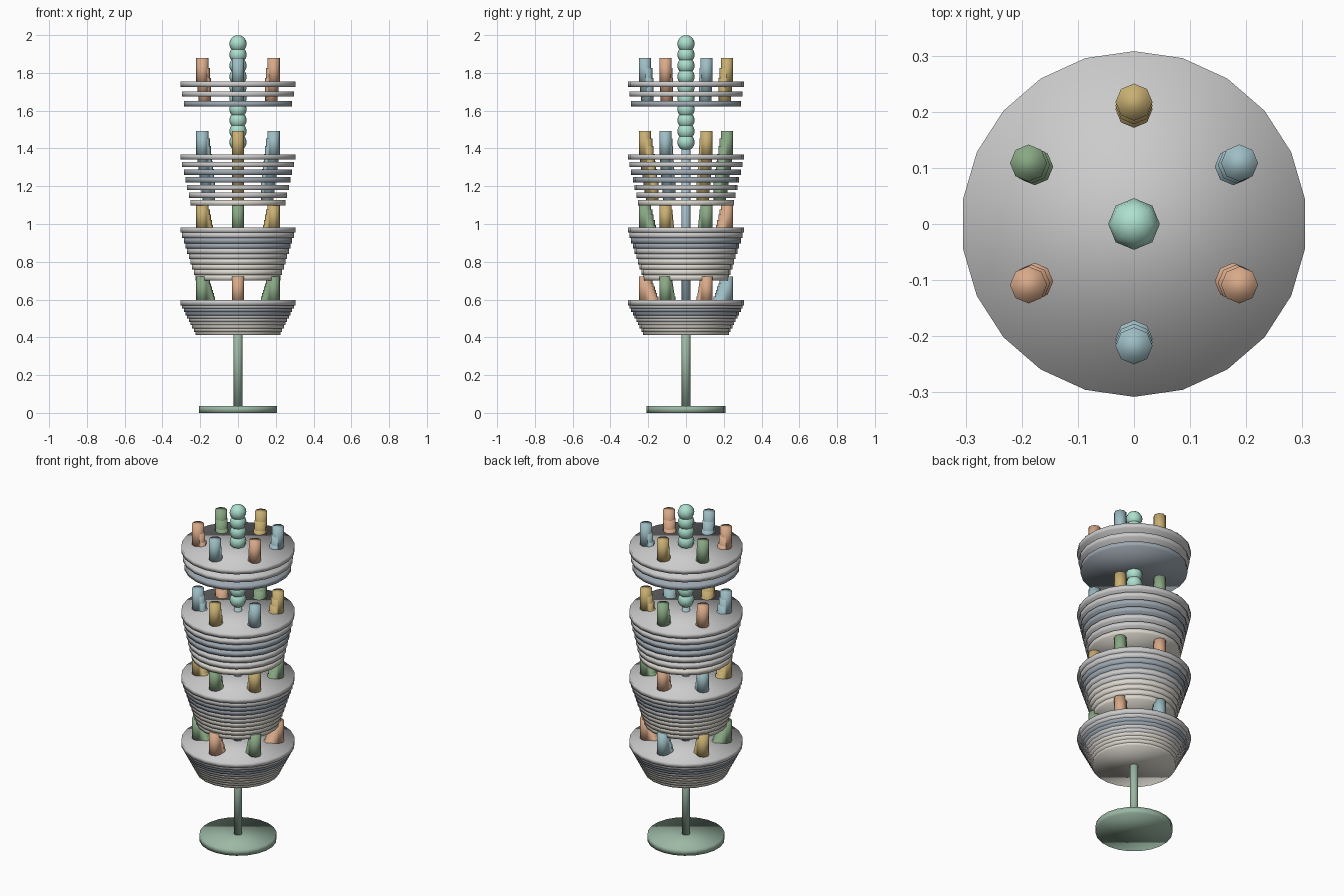
import bpy, bmesh, math
from mathutils import Matrix, Vector

if "Cube" in bpy.data.objects:
    bpy.data.objects.remove(bpy.data.objects["Cube"])


def material(name, rgb):
    m = bpy.data.materials.new(name)
    m.diffuse_color = (*rgb, 1)
    m.use_nodes = True
    m.node_tree.nodes["Principled BSDF"].inputs["Base Color"].default_value = m.diffuse_color
    return m


def finish(name, bm, mat):
    me = bpy.data.meshes.new(name)
    bm.to_mesh(me)
    bm.free()
    for p in me.polygons:
        p.use_smooth = True
    if mat:
        me.materials.append(mat)
    ob = bpy.data.objects.new(name, me)
    bpy.context.collection.objects.link(ob)
    return ob


def cylinder(name, r, z0, z1, sides, mat=None, x=0, y=0):
    bm = bmesh.new()
    bmesh.ops.create_cone(bm, cap_ends=True, segments=sides, radius1=r, radius2=r,
                          depth=z1 - z0,
                          matrix=Matrix.Translation(Vector((x, y, (z0 + z1) / 2))))
    return finish(name, bm, mat)


def ball(name, r, z, mat):
    bm = bmesh.new()
    bmesh.ops.create_uvsphere(bm, u_segments=8, v_segments=8, radius=r,
                              matrix=Matrix.Translation(Vector((0, 0, z))))
    return finish(name, bm, mat)


orange = material("orange", (0.69, 0.40, 0.25))
blue = material("blue", (0.34, 0.51, 0.55))
yellow = material("yellow", (0.58, 0.43, 0.17))
green = material("green", (0.25, 0.39, 0.23))
mint = material("mint", (0.42, 0.75, 0.62))
sage = material("sage", (0.33, 0.48, 0.37))
pole_blue = material("pole_blue", (0.38, 0.52, 0.58))
slate = material("slate", (0.34, 0.39, 0.44))
silver = material("silver", (0.64, 0.64, 0.66))
cream = material("cream", (0.72, 0.69, 0.62))
peg_cycle = [orange, blue, yellow, green]

# foot and central pole
cylinder("foot", 0.209, 0, 0.037, 22, sage)
cylinder("lower_pole", 0.023, 0.03, 0.5, 12, sage)
cylinder("upper_pole", 0.023, 0.5, 1.44, 12, pole_blue)

# tiers from the top: top disc height, disc spacing, disc count
tiers = [(1.74, 0.052, 3), (1.355, 0.0405, 7), (0.968, 0.028, 10), (0.583, 0.0175, 10)]
for t, (top, gap, count) in enumerate(tiers):
    for k in range(count):
        z, r = top - k * gap, 0.308 - 0.009 * k
        mat = silver if k < 2 else slate if k < 4 else silver if k < 6 else cream
        cylinder(f"tier{t + 1}_disc", r, z - 0.014, z + 0.014, 22, mat)
        # six coloured pegs standing on each disc
        for i in range(6):
            a = math.radians(-30 + 60 * i)
            cylinder(f"tier{t + 1}_peg", 0.033, z, z + 0.138, 8, peg_cycle[(i + t) % 4],
                     0.705 * r * math.cos(a), 0.705 * r * math.sin(a))

# string of balls at the top of the pole
for k in range(10):
    ball("finial_ball", 0.046, 1.954 - 0.0578 * k, mint)
